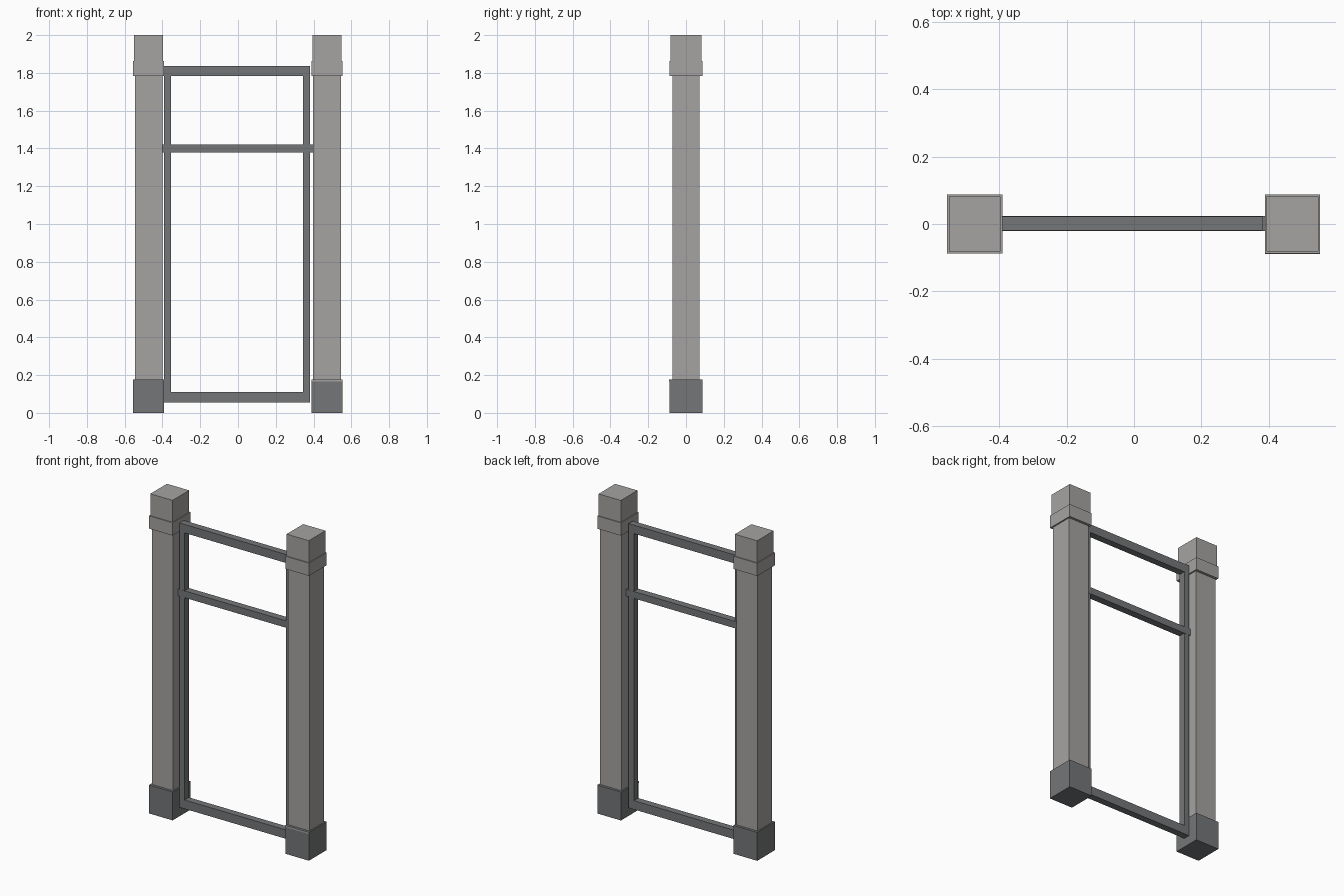
import bpy

default = bpy.data.objects.get("Cube")
if default:
    bpy.data.objects.remove(default, do_unlink=True)


def make_material(name, rgb):
    mat = bpy.data.materials.new(name)
    mat.use_nodes = True
    color = (*rgb, 1)
    mat.diffuse_color = color
    mat.node_tree.nodes["Principled BSDF"].inputs["Base Color"].default_value = color
    return mat


stone = make_material("pale_stone", (0.38, 0.37, 0.355))
metal = make_material("dark_grey", (0.175, 0.18, 0.185))


def box(name, mat, x, y, z):
    """Add a box spanning the (low, high) pairs on each axis."""
    spans = (x, y, z)
    bpy.ops.mesh.primitive_cube_add(size=1, location=[(a + b) / 2 for a, b in spans])
    obj = bpy.context.object
    obj.name = name
    obj.scale = [b - a for a, b in spans]
    bpy.ops.object.transform_apply(location=False, rotation=False, scale=True)
    obj.data.materials.append(mat)


def post_block(name, mat, center, half_x, half_y, z):
    box(name, mat, (center - half_x, center + half_x), (-half_y, half_y), z)


# Square posts with a base, collar and cap
for side, center in (("right", -0.473), ("left", 0.471)):
    post_block(side + "_base", metal, center, 0.082, 0.088, (0, 0.178))
    post_block(side + "_post", stone, center, 0.073, 0.072, (0.17, 1.79))
    post_block(side + "_collar", stone, center, 0.082, 0.088, (1.783, 1.863))
    post_block(side + "_cap", stone, center, 0.077, 0.082, (1.80, 2.0))

# Pale trim along the front top edge of the left base
box("left_base_trim", stone, (0.389, 0.553), (-0.089, -0.086), (0.167, 0.178))

# Rectangular frame between the posts
depth = (-0.02, 0.023)
box("right_stile", metal, (-0.391, -0.356), depth, (0.056, 1.836))
box("left_stile", metal, (0.345, 0.382), depth, (0.056, 1.836))
for name, z in (("bottom_rail", (0.056, 0.111)), ("top_rail", (1.783, 1.836))):
    box(name, metal, (-0.357, 0.346), depth, z)

# Crossbar reaching both posts
box("crossbar", metal, (-0.404, 0.4), (-0.021, 0.024), (1.378, 1.421))
